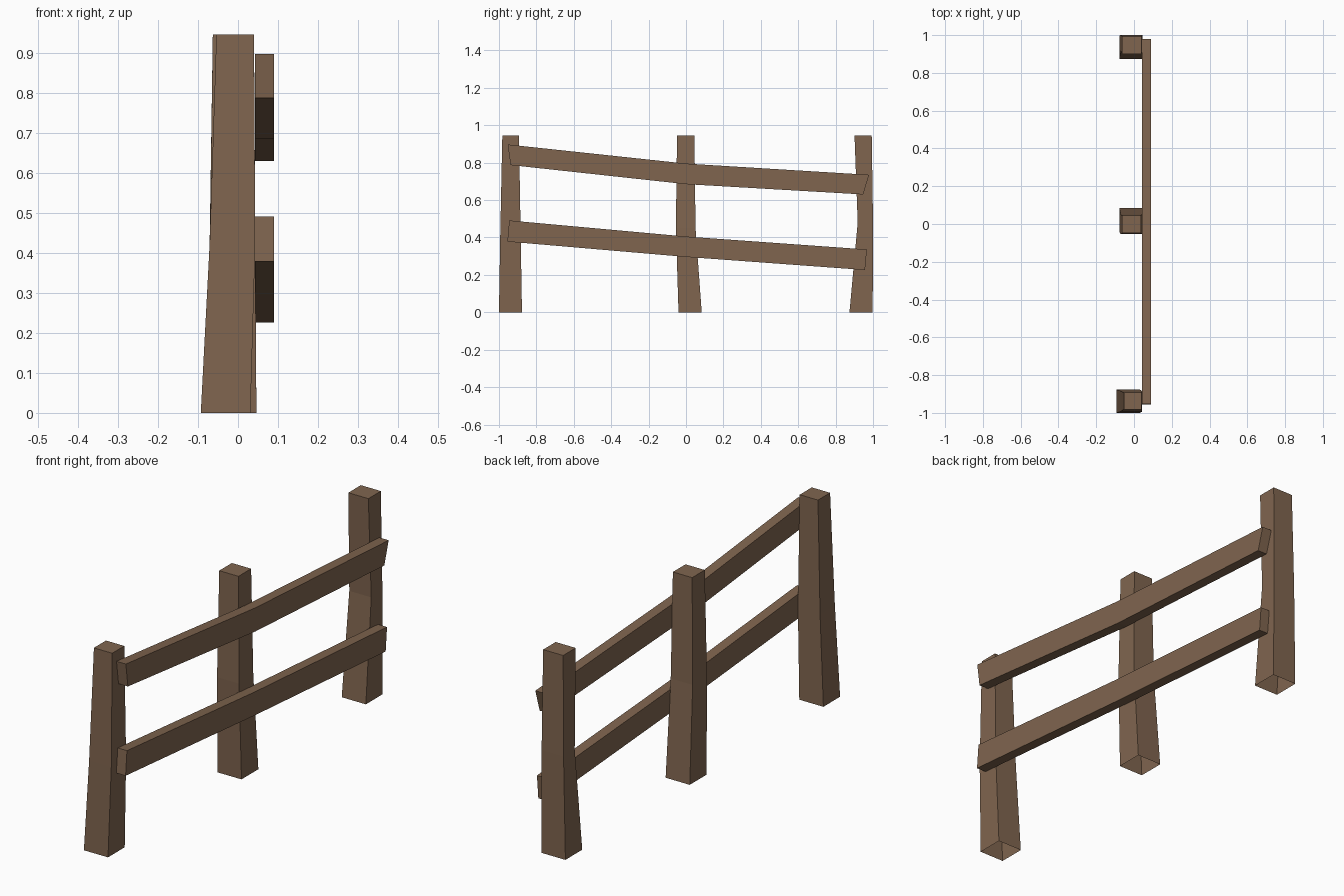
import bpy

if "Cube" in bpy.data.objects:
    bpy.data.objects.remove(bpy.data.objects["Cube"])

wood = bpy.data.materials.new("brown wood")
wood.diffuse_color = (0.215, 0.13, 0.078, 1)
wood.use_nodes = True
wood.node_tree.nodes["Principled BSDF"].inputs["Base Color"].default_value = wood.diffuse_color


def make(name, verts, faces):
    mesh = bpy.data.meshes.new(name)
    mesh.from_pydata(verts, [], faces)
    mesh.materials.append(wood)
    obj = bpy.data.objects.new(name, mesh)
    bpy.context.collection.objects.link(obj)
    return obj


def loft(name, rings, cap_start, cap_end):
    """Joins four-sided rings into a flat-faced tube."""
    verts = [p for r in rings for p in r]
    faces = []
    for i in range(len(rings) - 1):
        a, b = 4 * i, 4 * i + 4
        for k in range(4):
            n = (k + 1) % 4
            faces.append((a + k, a + n, b + n, b + k))
    if cap_start:
        faces.append((3, 2, 1, 0))
    if cap_end:
        e = 4 * (len(rings) - 1)
        faces.append((e, e + 1, e + 2, e + 3))
    return make(name, verts, faces)


# Posts: open at the bottom, sections are (z, x0, x1, y0, y1)
posts = {
    "front_post": [(0, -0.093, 0.031, -1.0, -0.877),
                   (0.42, -0.071, 0.043, -0.993, -0.884),
                   (0.945, -0.054, 0.040, -0.982, -0.893)],
    "middle_post": [(0, -0.078, 0.046, -0.040, 0.084),
                    (0.45, -0.070, 0.043, -0.054, 0.051),
                    (0.945, -0.063, 0.036, -0.048, 0.045)],
    "back_post": [(0, -0.078, 0.046, 0.874, 0.998),
                  (0.48, -0.070, 0.043, 0.918, 1.0),
                  (0.945, -0.063, 0.040, 0.901, 0.993)],
}
for name, sections in posts.items():
    rings = [[(x0, y0, z), (x1, y0, z), (x1, y1, z), (x0, y1, z)]
             for z, x0, x1, y0, y1 in sections]
    loft(name, rings, False, True)

# Rails: bent at the middle post, sections are (y, z) bottom then top
rails = {
    "upper_rail": [(-0.938, 0.787, -0.953, 0.897),
                   (0, 0.685, 0, 0.795),
                   (0.947, 0.630, 0.979, 0.735)],
    "lower_rail": [(-0.955, 0.378, -0.945, 0.491),
                   (0, 0.296, 0, 0.405),
                   (0.957, 0.226, 0.967, 0.336)],
}
X0, X1 = 0.042, 0.090
for name, sections in rails.items():
    rings = [[(X0, yb, zb), (X0, yt, zt), (X1, yt, zt), (X1, yb, zb)]
             for yb, zb, yt, zt in sections]
    loft(name, rings, True, True)
